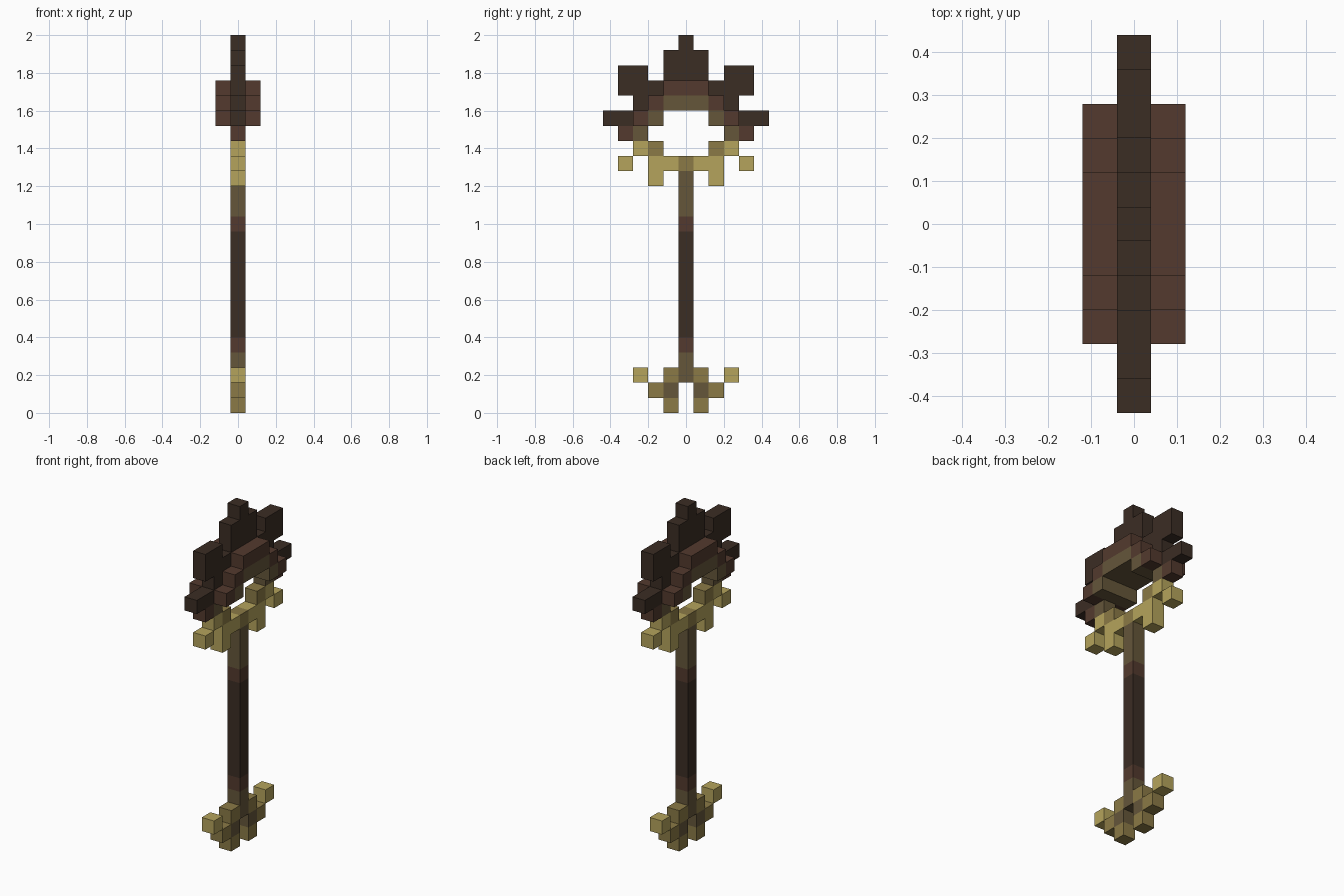
import bpy
import bmesh

U = 0.08  # edge of one cube

cube = bpy.data.objects.get("Cube")
if cube:
    bpy.data.objects.remove(cube, do_unlink=True)


def linear(v):
    v /= 255
    return v / 12.92 if v <= 0.04045 else ((v + 0.055) / 1.055) ** 2.4


def material(name, r, g, b):
    colour = (linear(r), linear(g), linear(b), 1)
    mat = bpy.data.materials.new(name)
    mat.use_nodes = True
    mat.diffuse_color = colour
    bsdf = next(n for n in mat.node_tree.nodes if n.type == 'BSDF_PRINCIPLED')
    bsdf.inputs["Base Color"].default_value = colour
    bsdf.inputs["Roughness"].default_value = 0.9
    return mat


DARK = material("dark wood", 59, 45, 36)
BROWN = material("red brown wood", 83, 58, 46)
OLIVE = material("dull bronze", 101, 86, 58)
MID = material("aged gold", 139, 122, 70)
GOLD = material("pale gold", 181, 164, 92)


def blocks(name, mat, cells, half_width=0):
    """Fill (column, row) cells of the side profile, mirrored front to back."""
    grid = {(x, s * col, row) for col, row in cells for s in (-1, 1)
            for x in range(-half_width, half_width + 1)}
    bm = bmesh.new()
    axes = [(1, 0, 0), (0, 1, 0), (0, 0, 1)]
    for cell in sorted(grid):
        for a in range(3):
            for s in (-1, 1):
                n = [s * k for k in axes[a]]
                if tuple(c + k for c, k in zip(cell, n)) in grid:
                    continue  # no faces between neighbouring cubes
                b, c = axes[(a + 1) % 3], axes[(a + 2) % 3]
                corners = []
                for p, q in ((-1, -1), (1, -1), (1, 1), (-1, 1)):
                    off = [n[i] + p * b[i] + q * c[i] for i in range(3)]
                    corners.append(bm.verts.new(
                        [(cell[i] + off[i] / 2 + (0.5 if i == 2 else 0)) * U
                         for i in range(3)]))
                bm.faces.new(corners if s > 0 else corners[::-1])
    bmesh.ops.remove_doubles(bm, verts=bm.verts, dist=0.001)
    mesh = bpy.data.meshes.new(name)
    bm.to_mesh(mesh)
    bm.free()
    mesh.materials.append(mat)
    obj = bpy.data.objects.new(name, mesh)
    bpy.context.collection.objects.link(obj)


def column(first, last):
    return [(0, row) for row in range(first, last + 1)]


# Shaft, from bottom to top
blocks("shaft_lower_collar", OLIVE, column(2, 3))
blocks("shaft_lower_band", BROWN, column(4, 4))
blocks("shaft_grip", DARK, column(5, 11))
blocks("shaft_upper_band", BROWN, column(12, 12))
blocks("shaft_upper_collar", OLIVE, column(13, 15))
blocks("shaft_cap", MID, column(16, 16))

# Forked foot
blocks("foot_core", OLIVE, [(1, 1)])
blocks("foot_prongs", MID, [(1, 0), (2, 1), (1, 2)])
blocks("foot_tips", GOLD, [(3, 2)])

# Gold cradle under the ring
blocks("cradle", GOLD, [(1, 16), (2, 16), (2, 15), (3, 17), (4, 16)])
blocks("cradle_inner", MID, [(2, 17)])

# Arched head: wide lining and arch, thin crest
blocks("arch_lining", OLIVE, [(0, 20), (1, 20), (2, 19)], 1)
blocks("arch_lining_ends", OLIVE, [(3, 18)])
blocks("arch", BROWN, [(0, 21), (1, 21), (2, 20), (3, 19)], 1)
blocks("arch_ends", BROWN, [(4, 18)])
blocks("crest_peak", DARK, [(0, 24), (0, 23), (1, 23), (0, 22), (1, 22)])
blocks("crest_horns", DARK, [(2, 21), (3, 21), (4, 21), (3, 22), (4, 22), (3, 20)])
blocks("crest_side_spikes", DARK, [(4, 19), (5, 19)])
